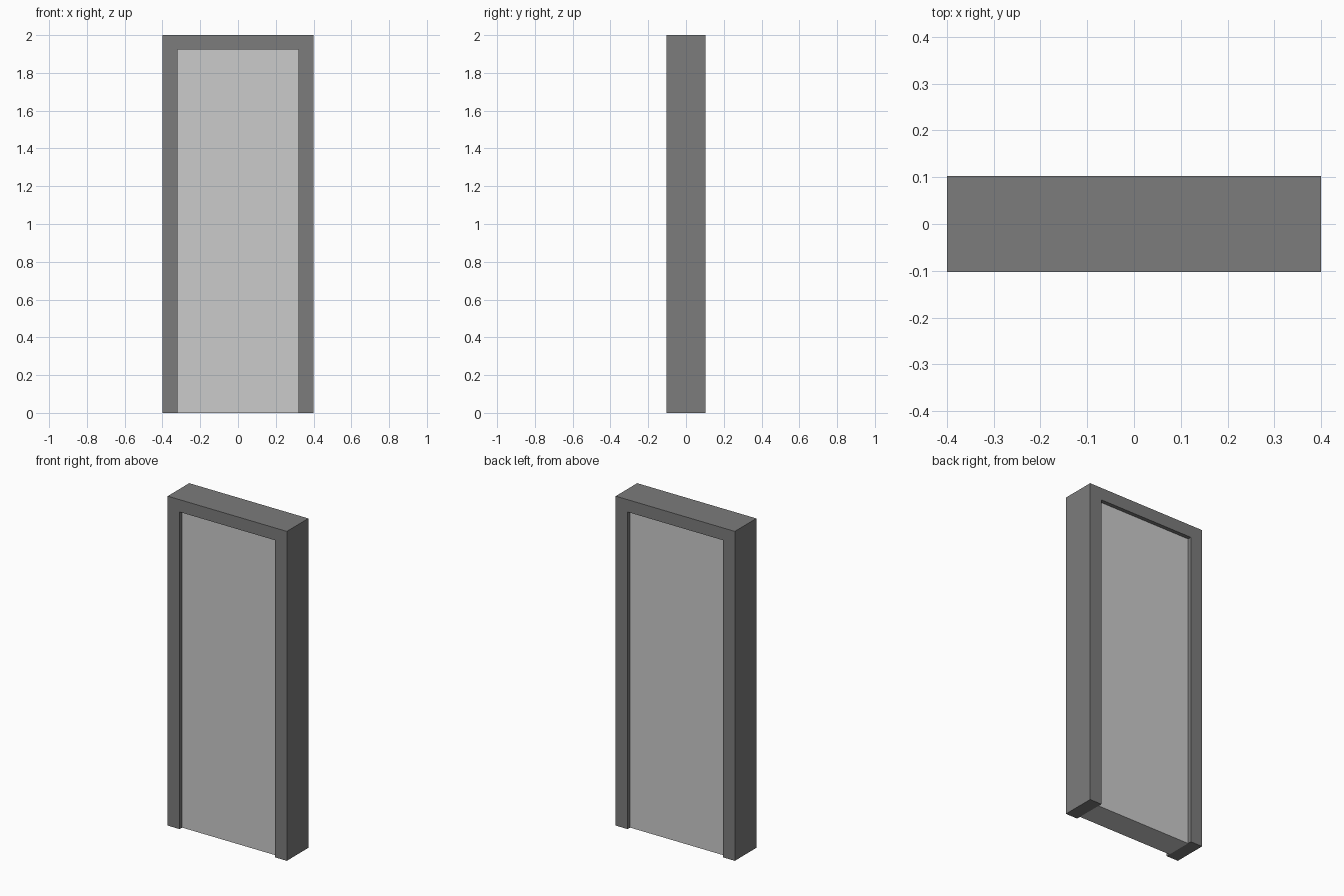
import bpy, bmesh

if "Cube" in bpy.data.objects:
    bpy.data.objects.remove(bpy.data.objects["Cube"])


def extrude_outline(name, outline, half_depth, color=None):
    """Extrude an XZ outline along y, centred on y = 0."""
    bm = bmesh.new()
    face = bm.faces.new([bm.verts.new((x, -half_depth, z)) for x, z in outline])
    geom = bmesh.ops.extrude_face_region(bm, geom=[face])["geom"]
    verts = [g for g in geom if isinstance(g, bmesh.types.BMVert)]
    bmesh.ops.translate(bm, verts=verts, vec=(0, 2 * half_depth, 0))
    bmesh.ops.recalc_face_normals(bm, faces=bm.faces)
    mesh = bpy.data.meshes.new(name)
    bm.to_mesh(mesh)
    bm.free()
    obj = bpy.data.objects.new(name, mesh)
    bpy.context.collection.objects.link(obj)
    if color:
        mat = bpy.data.materials.new(name + "_paint")
        mat.diffuse_color = color
        mat.use_nodes = True
        mat.node_tree.nodes["Principled BSDF"].inputs["Base Color"].default_value = mat.diffuse_color
        mesh.materials.append(mat)
    return obj


W, H = 0.4, 2.0            # outer half width and height
w, h = 0.32, 1.925         # opening half width and height

# Door frame: one U-shaped surround, open at the floor
extrude_outline("door_frame",
                [(-W, 0), (-w, 0), (-w, h), (w, h), (w, 0), (W, 0), (W, H), (-W, H)],
                0.103, (0.2, 0.2, 0.2, 1))

# Door panel: slab filling the opening, recessed on both sides
extrude_outline("door_panel", [(-w, 0), (w, 0), (w, h), (-w, h)], 0.079)
